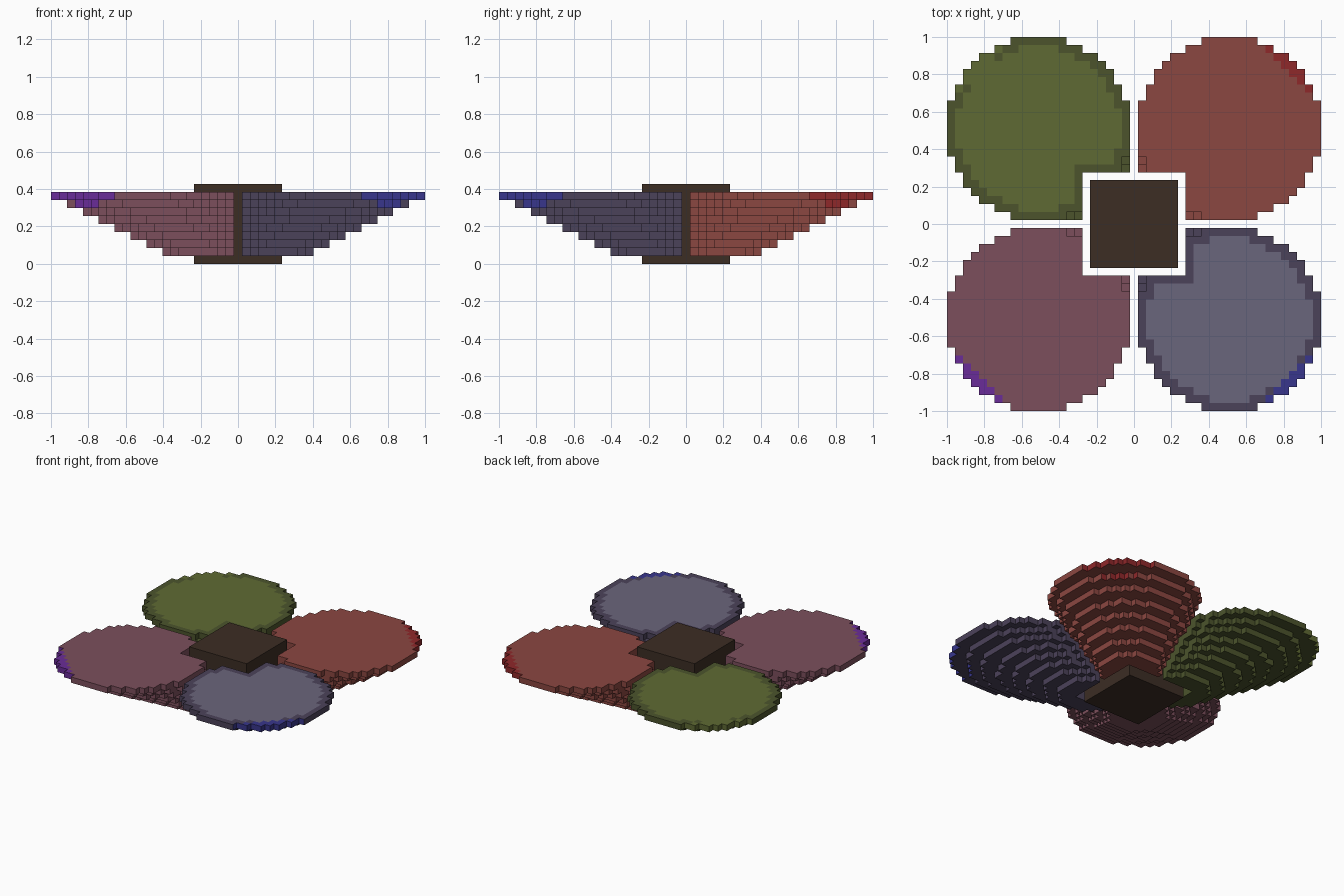
import bpy, bmesh
from mathutils import Vector

if "Cube" in bpy.data.objects:
    bpy.data.objects.remove(bpy.data.objects["Cube"], do_unlink=True)

CELL = 2 / 47       # block size
LAYERS = 8          # steps in each petal
SIZE = 23           # petal width in blocks at the rim
CUT = 6             # corner notch around the column


def material(name, rgb):
    lin = [((c / 255 + 0.055) / 1.055) ** 2.4 for c in rgb] + [1.0]
    m = bpy.data.materials.new(name)
    m.use_nodes = True
    m.diffuse_color = lin
    m.node_tree.nodes["Principled BSDF"].inputs["Base Color"].default_value = lin
    return m


brown = material("dark_brown", (60, 45, 36))
brick = material("brick_red", (139, 71, 65))
red = material("bright_red", (143, 40, 42))
mauve = material("mauve", (124, 79, 92))
purple = material("purple", (106, 44, 152))
slate = material("slate_violet", (75, 66, 90))
lavender = material("lavender_grey", (106, 102, 124))
blue = material("deep_blue", (56, 54, 140))
olive = material("dark_olive", (76, 84, 44))
moss = material("light_olive", (95, 106, 51))


def petal_cells():
    """Stepped discs that grow upward, each touching both inner edges."""
    cells = set()
    for layer in range(LAYERS):
        width = SIZE - 2 * (LAYERS - 1 - layer)
        mid, r = (width + 1) / 2, width / 2
        for i in range(1, width + 1):
            for j in range(1, width + 1):
                notch = i <= CUT and j <= CUT
                if (i - mid) ** 2 + (j - mid) ** 2 < r * r and not notch:
                    cells.add((i, j, layer + 1))
    return cells


CELLS = petal_cells()
DIRECTIONS = [(a, s) for a in range(3) for s in (-1, 1)]


def face_slot(cell, axis, side):
    """0 = body, 1 = top centre, 2 = outer tip."""
    i, j, k = cell
    if axis == 2:
        if side < 0 or k < LAYERS:
            return 0
        if i + j >= 39:
            return 2
        ring = [(i + a, j + b, k) for a in (-1, 0, 1) for b in (-1, 0, 1)]
        return 1 if all(c in CELLS for c in ring) else 0
    along = j if axis == 0 else i
    across = i if axis == 0 else j
    if side > 0 and across > SIZE / 2:
        if k == LAYERS and along >= 16:
            return 2
        if k == LAYERS - 1 and 18 <= along <= 20:
            return 2
    return 0


def make_petal(name, sx, sy, mats):
    bm = bmesh.new()
    for cell in sorted(CELLS):
        for axis, side in DIRECTIONS:
            step = list(cell)
            step[axis] += side
            if tuple(step) in CELLS:
                continue
            # Exposed block side as one quad
            u, v = (axis + 1) % 3, (axis + 2) % 3
            corners = []
            for du, dv in ((-1, -1), (1, -1), (1, 1), (-1, 1)):
                p = Vector(cell)
                p[axis] += side / 2
                p[u] += du / 2
                p[v] += dv / 2
                corners.append(bm.verts.new(
                    (p.x * sx * CELL, p.y * sy * CELL, (p.z + 0.5) * CELL)))
            if side * sx * sy < 0:
                corners.reverse()
            bm.faces.new(corners).material_index = face_slot(cell, axis, side)
    bmesh.ops.remove_doubles(bm, verts=bm.verts, dist=CELL / 100)
    mesh = bpy.data.meshes.new(name)
    bm.to_mesh(mesh)
    bm.free()
    for m in mats:
        mesh.materials.append(m)
    bpy.context.collection.objects.link(bpy.data.objects.new(name, mesh))


# Four petals: body, top centre and tip colours
make_petal("back_left_petal", 1, 1, (brick, brick, red))
make_petal("front_right_petal", -1, -1, (mauve, mauve, purple))
make_petal("front_left_petal", 1, -1, (slate, lavender, blue))
make_petal("back_right_petal", -1, 1, (olive, moss, moss))

# Square central column, one block taller than the petals at each end
height = (LAYERS + 2) * CELL
bpy.ops.mesh.primitive_cube_add(size=1, location=(0, 0, height / 2))
column = bpy.context.object
column.name = "central_column"
column.scale = (11 * CELL, 11 * CELL, height)
column.data.materials.append(brown)
